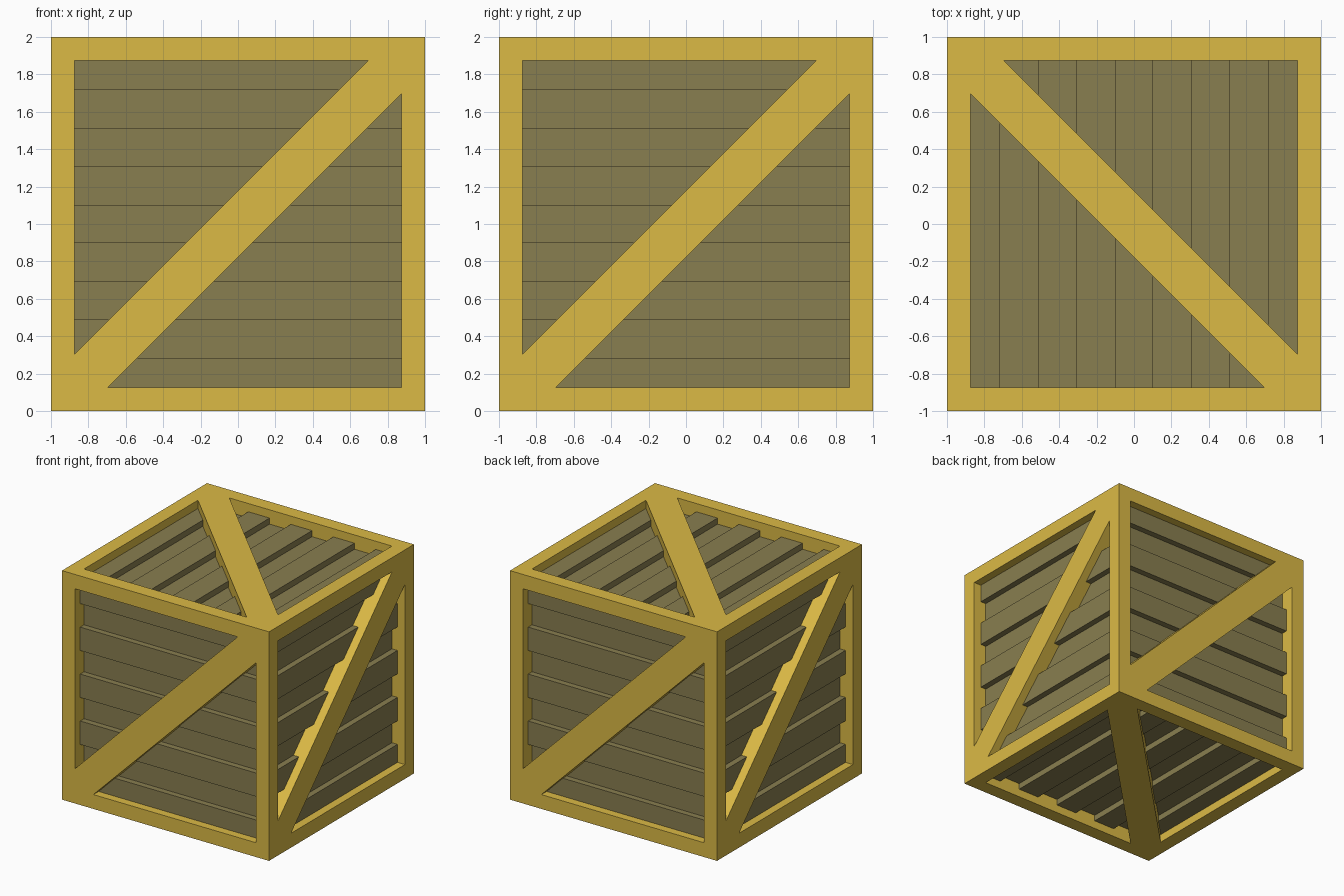
import bpy, bmesh
from mathutils import Matrix, Vector

if "Cube" in bpy.data.objects:
    bpy.data.objects.remove(bpy.data.objects["Cube"])

H, BAR = 1.0, 0.125          # half size, frame thickness
A = H - BAR                  # half opening
W = 0.178                    # brace reach along each opening edge
PITCH, COUNT = 0.205, 9      # planks per face
OUT, IN, THICK = 0.072, 0.125, 0.06


def material(name, rgb):
    m = bpy.data.materials.new(name)
    m.diffuse_color = (*rgb, 1)
    m.use_nodes = True
    m.node_tree.nodes["Principled BSDF"].inputs["Base Color"].default_value = m.diffuse_color
    return m


frame_mat = material("frame_yellow", (0.71, 0.49, 0.06))
plank_mat = material("plank_brown", (0.25, 0.21, 0.08))


def add_box(bm, lo, hi, mat=Matrix()):
    lo, hi = Vector(lo), Vector(hi)
    m = mat @ Matrix.Translation((lo + hi) / 2) @ Matrix.Diagonal((*(hi - lo), 1))
    bmesh.ops.create_cube(bm, size=1, matrix=m)


def finish(bm, name, mat):
    bmesh.ops.recalc_face_normals(bm, faces=bm.faces)
    me = bpy.data.meshes.new(name)
    bm.to_mesh(me)
    bm.free()
    me.materials.append(mat)
    ob = bpy.data.objects.new(name, me)
    ob.location.z = H
    bpy.context.collection.objects.link(ob)


# Frame: four full-height posts, rails fitted between them
bm = bmesh.new()
span = {-1: (-H, -A), 1: (A, H)}
for s in (-1, 1):
    for t in (-1, 1):
        (a0, a1), (b0, b1) = span[s], span[t]
        add_box(bm, (a0, b0, -H), (a1, b1, H))
        add_box(bm, (-A, a0, b0), (A, a1, b1))
        add_box(bm, (a0, -A, b0), (a1, A, b1))
finish(bm, "frame", frame_mat)


def face_matrix(u, v):
    # local x, y lie in the face, local z = 0 is its outer surface
    u, v = Vector(u), Vector(v)
    n = u.cross(v)
    m = Matrix((u, v, n)).transposed().to_4x4()
    m.translation = n * H
    return m


faces = {
    "front": ((1, 0, 0), (0, 0, 1)),
    "right": ((0, 1, 0), (0, 0, 1)),
    "back": ((-1, 0, 0), (0, 0, 1)),
    "left": ((0, -1, 0), (0, 0, 1)),
    "top": ((0, 1, 0), (-1, 0, 0)),
    "bottom": ((0, 1, 0), (1, 0, 0)),
}

for name, (u, v) in faces.items():
    m = face_matrix(u, v)

    # Planks at alternating depths
    bm = bmesh.new()
    for i in range(COUNT):
        lo = (i - COUNT / 2) * PITCH
        hi = lo + PITCH
        d = IN if i % 2 else OUT
        add_box(bm, (-A, max(lo, -A), -d - THICK), (A, min(hi, A), -d), m)
    finish(bm, name + "_planks", plank_mat)

    # Diagonal brace, mitred into the opening's corners
    bm = bmesh.new()
    outline = [(-A, -A), (W - A, -A), (A, A - W), (A, A), (A - W, A), (-A, W - A)]
    f = bm.faces.new([bm.verts.new(m @ Vector((x, y, 0))) for x, y in outline])
    ext = bmesh.ops.extrude_face_region(bm, geom=[f], use_keep_orig=True)
    verts = [g for g in ext["geom"] if isinstance(g, bmesh.types.BMVert)]
    bmesh.ops.translate(bm, verts=verts, vec=m.to_3x3() @ Vector((0, 0, -BAR)))
    finish(bm, name + "_brace", frame_mat)
